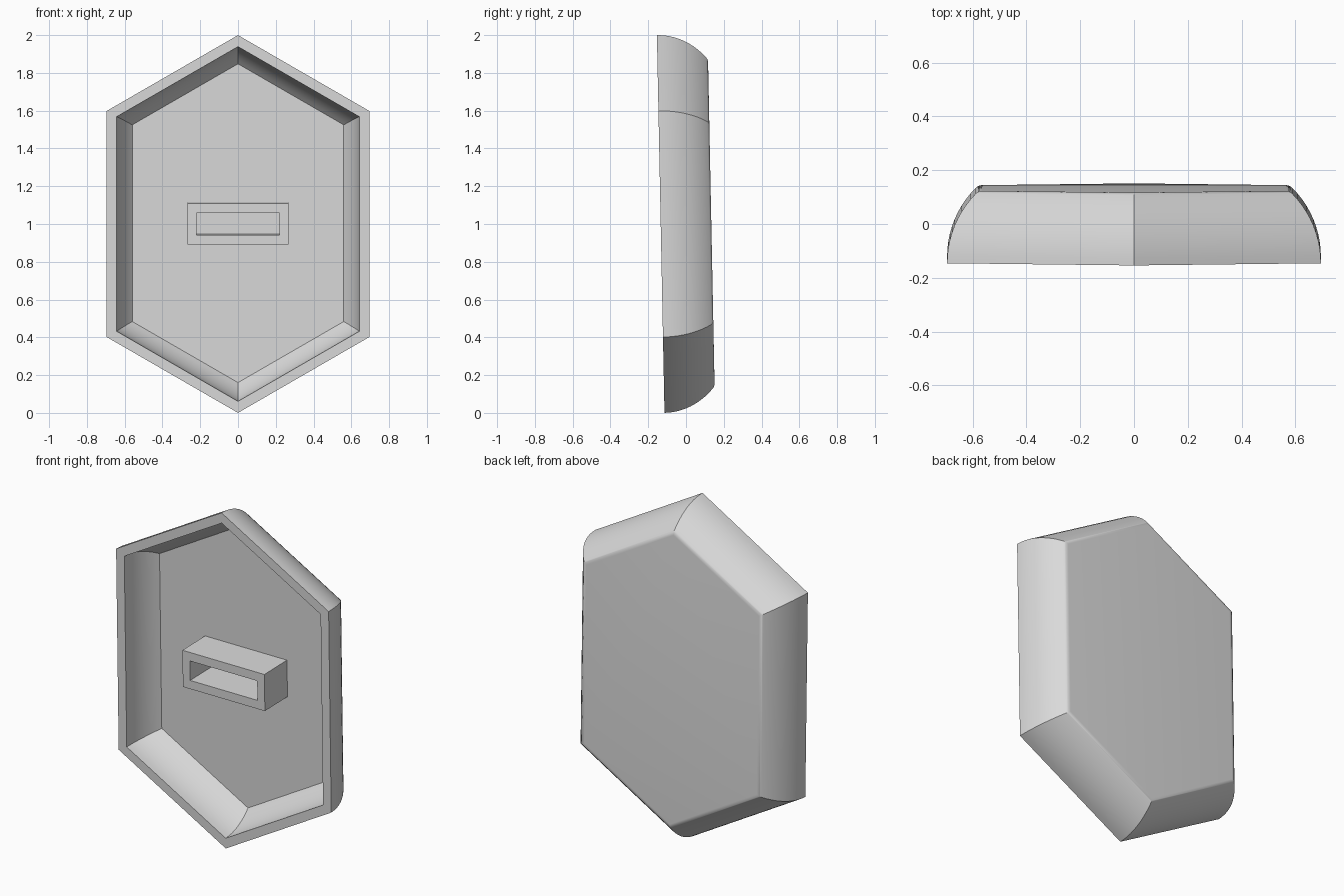
import bpy, bmesh
from math import sin, cos, asin, sqrt, radians, tan, pi

cube = bpy.data.objects.get("Cube")
if cube:
    bpy.data.objects.remove(cube)

HALF_W, DEPTH, WALL = 0.695, 0.268, 0.053
ARC, FILLET = 0.365, 0.035        # radius of the wall curve and of the back edge
FLOOR = 0.211                     # depth of the dish floor behind the rim

grey = bpy.data.materials.new("plain_grey")
grey.use_nodes = True
colour = (0.7, 0.7, 0.7, 1)
grey.diffuse_color = colour
grey.node_tree.nodes["Principled BSDF"].inputs["Base Color"].default_value = colour


def hexagon(inset, depth):
    """Tall hexagon, moved inward evenly and set back from the rim."""
    x = HALF_W - inset
    top = 1 - inset / cos(radians(30))
    side = top - x * tan(radians(30))
    y = depth - DEPTH / 2
    return [(0, y, top), (x, y, side), (x, y, -side),
            (0, y, -top), (-x, y, -side), (-x, y, side)]


def rectangle(half_x, half_z, depth):
    y = depth - DEPTH / 2
    return [(half_x, y, half_z), (half_x, y, -half_z),
            (-half_x, y, -half_z), (-half_x, y, half_z)]


def build(name, rings, caps):
    """Join a chain of rings with faces; optionally cap both ends."""
    bm = bmesh.new()
    loops = [[bm.verts.new(p) for p in ring] for ring in rings]
    for a, b in zip(loops, loops[1:]):
        n = len(a)
        for i in range(n):
            j = (i + 1) % n
            bm.faces.new((a[i], a[j], b[j], b[i]))
    if caps:
        bm.faces.new(loops[0])
        bm.faces.new(loops[-1][::-1])
    bmesh.ops.recalc_face_normals(bm, faces=bm.faces)
    mesh = bpy.data.meshes.new(name)
    bm.to_mesh(mesh)
    bm.free()
    mesh.materials.append(grey)
    obj = bpy.data.objects.new(name, mesh)
    bpy.context.collection.objects.link(obj)
    # Slight lean towards the front
    obj.location.z = 1.0027
    obj.rotation_euler.x = radians(1.15)
    return obj


def arc_points(cx, cy, radius, start, end, steps):
    """(inset, depth) points along an arc."""
    angles = [start + (end - start) * i / steps for i in range(steps + 1)]
    return [(cx - radius * cos(a), cy + radius * sin(a)) for a in angles]


# Dish: floor, inner wall, flat rim, curved outer wall, rounded back edge
inner = arc_points(ARC, 0, ARC - WALL, asin(FLOOR / (ARC - WALL)), 0, 8)
fillet_y = DEPTH - FILLET
meet = asin(fillet_y / (ARC - FILLET))
fillet_x = ARC - sqrt((ARC - FILLET) ** 2 - fillet_y ** 2)
outer = arc_points(ARC, 0, ARC, 0, meet, 10)
back_edge = arc_points(fillet_x, fillet_y, FILLET, meet, pi / 2, 5)[1:]
dish = build("dish", [hexagon(*p) for p in inner + outer + back_edge], True)

bpy.ops.object.select_all(action='DESELECT')
dish.select_set(True)
bpy.context.view_layer.objects.active = dish
bpy.ops.object.shade_smooth_by_angle(angle=radians(30))

# Hollow rectangular socket standing on the floor, flush with the rim
build("socket", [rectangle(0.268, 0.109, FLOOR), rectangle(0.268, 0.109, 0),
                 rectangle(0.22, 0.058, 0), rectangle(0.22, 0.058, FLOOR)], False)
